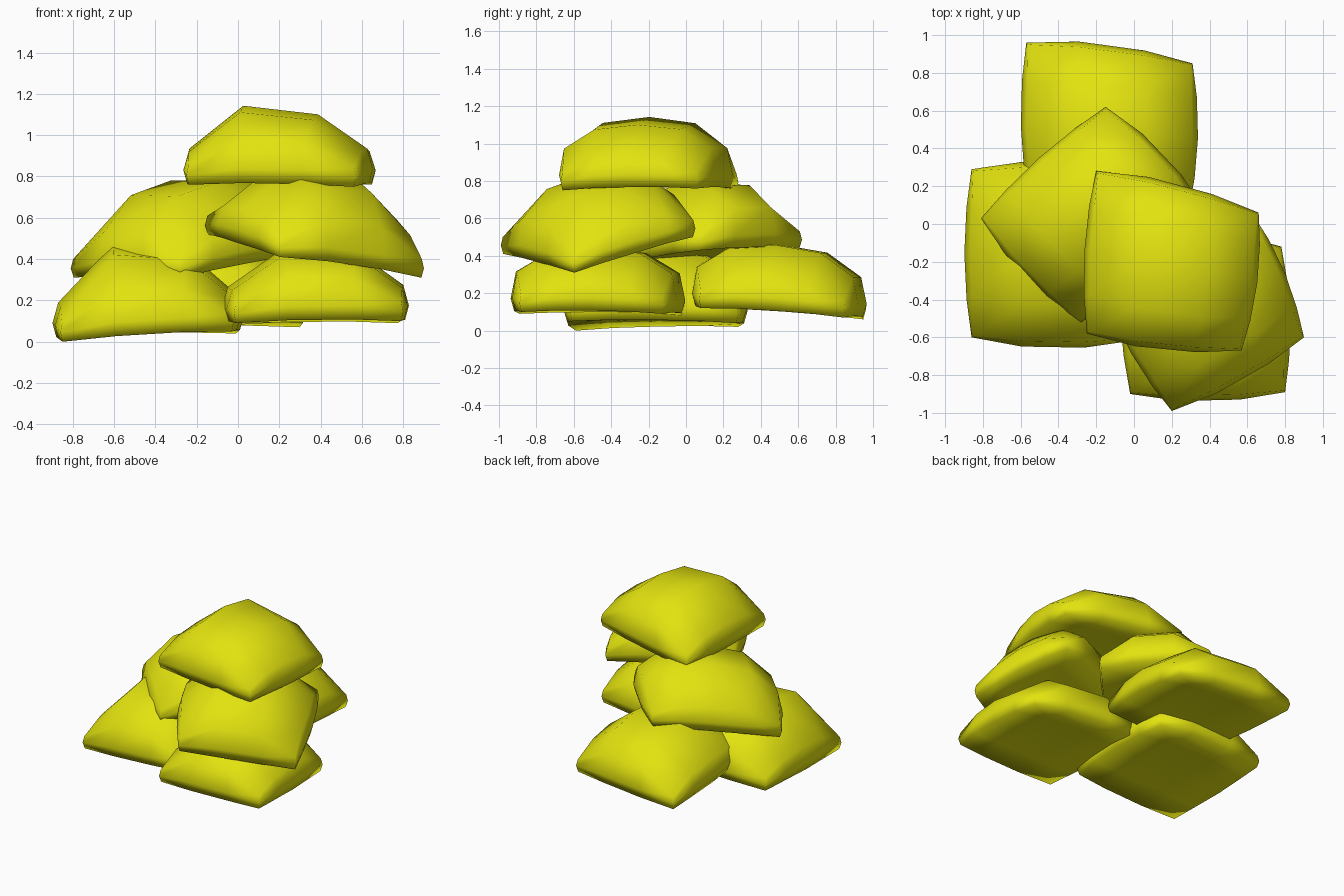
import bpy, bmesh
from mathutils import Vector

if "Cube" in bpy.data.objects:
    bpy.data.objects.remove(bpy.data.objects["Cube"])

yellow = bpy.data.materials.new("yellow_cloth")
yellow.diffuse_color = (0.77, 0.77, 0.005, 1)
yellow.use_nodes = True
yellow.node_tree.nodes["Principled BSDF"].inputs["Base Color"].default_value = yellow.diffuse_color

GU = (-1, -0.37, 0.42, 1)          # grid along the bag's slim direction
GV = (-1, -0.55, 0, 0.55, 1)       # grid along its full direction
NU, NV = len(GU) - 1, len(GV) - 1
# border cells of the grid, walked once around
BORDER = ([(i, 0) for i in range(NU)] + [(NU, j) for j in range(NV)]
          + [(i, NV) for i in range(NU, 0, -1)] + [(0, j) for j in range(NV, 0, -1)])


def bag(name, corners, height, lean=0.0):
    """Stuffed sack hung between four base corners: domed top, bulged rim, soft underside."""
    c = [Vector(p) for p in corners]

    def spread(u, v):
        return (c[0] * (1 - u) * (1 - v) + c[1] * (1 + u) * (1 - v)
                + c[2] * (1 + u) * (1 + v) + c[3] * (1 - u) * (1 + v)) / 4

    def point(u, v, layer):
        U, V = 1 - abs(u) ** 3, 1 - abs(v) ** 2.7
        edge = max(abs(u), abs(v)) == 1
        corner = abs(u) == 1 and abs(v) == 1
        if layer == "top":
            s = 0.98 if corner else 0.94 if edge else 1
            dz = 0.09 + 0.14 * U + 0.09 * V + (height - 0.32 + lean * u) * U * V
        elif layer == "rim":
            s, dz = 1, 0.045 + 0.035 * (U + V)
        else:
            s, dz = (0.975 if corner else 0.96 if edge else 1), 0.012 * (U + V) + 0.01 * U * V
        bu, bv = u * (1 + 0.09 * (1 - v * v)), v * (1 + 0.11 * (1 - u * u))
        p = spread(bu * s, bv * s)
        p.z = spread(u, v).z + dz
        return p

    bm = bmesh.new()
    top, low = ({(i, j): bm.verts.new(point(u, v, k)) for i, u in enumerate(GU)
                 for j, v in enumerate(GV)} for k in ("top", "bottom"))
    rim = {(i, j): bm.verts.new(point(GU[i], GV[j], "rim")) for i, j in BORDER}
    for layer in (top, low):
        for i in range(NU):
            for j in range(NV):
                bm.faces.new([layer[k] for k in ((i, j), (i + 1, j), (i + 1, j + 1), (i, j + 1))])
    for a, b in zip(BORDER, BORDER[1:] + BORDER[:1]):
        bm.faces.new((low[a], low[b], rim[b], rim[a]))
        bm.faces.new((rim[a], rim[b], top[b], top[a]))
    bmesh.ops.recalc_face_normals(bm, faces=bm.faces)
    for f in bm.faces:
        f.smooth = True
    me = bpy.data.meshes.new(name)
    bm.to_mesh(me)
    bm.free()
    me.materials.append(yellow)
    bpy.context.collection.objects.link(bpy.data.objects.new(name, me))


# bottom layer
bag("bottom_left_bag", [(-.86, -.60, 0), (-.02, -.62, .05), (0, .28, .04), (-.86, .29, .02)], .44, -.06)
bag("bottom_right_bag", [(-.02, -.90, .09), (.80, -.89, .10), (.78, -.12, .09), (-.06, -.01, .08)], .365)
bag("bottom_back_bag", [(-.55, .07, .12), (.29, .07, .12), (.31, .85, .07), (-.57, .96, .06)], .38)
# middle layer, turned
bag("middle_left_bag", [(-.81, .03, .31), (-.28, -.52, .31), (.37, .08, .43), (-.15, .62, .44)], .42)
bag("middle_right_bag", [(.20, -.99, .41), (.90, -.60, .31), (.63, .05, .50), (-.16, -.35, .52)], .39)
# top bag
bag("top_bag", [(-.25, -.58, .76), (.57, -.67, .75), (.66, .06, .76), (-.20, .28, .75)], .38, -.05)
